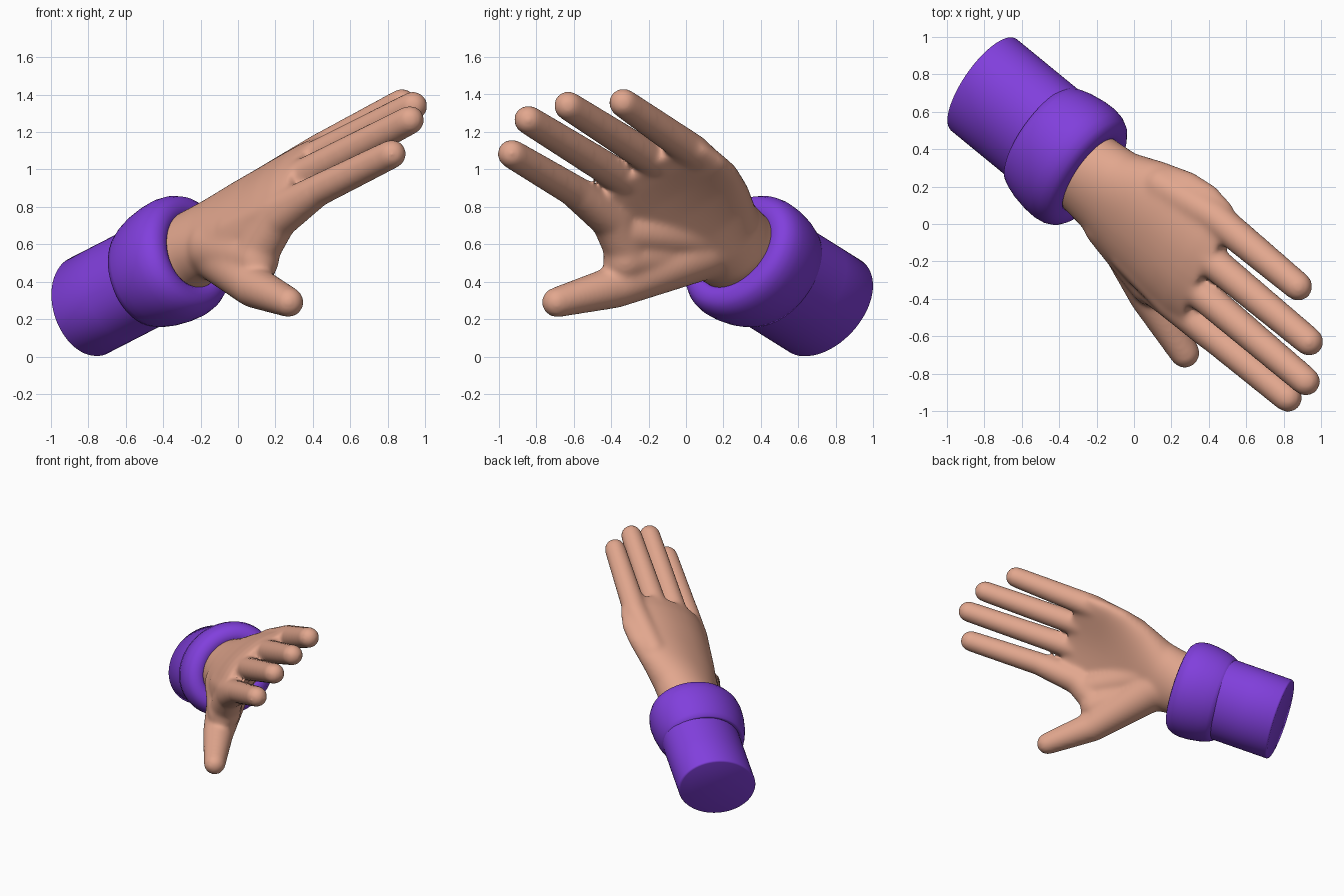
import bpy, bmesh, math
from mathutils import Vector, Matrix

if "Cube" in bpy.data.objects:
    bpy.data.objects.remove(bpy.data.objects["Cube"])

# Local frame: s along the arm, t across the palm, v out of the back of the hand
O = Vector((-0.81, 0.75, 0.265))
D = Vector((0.72, -0.59, 0.37)).normalized()
U = Vector((0.33, 0.75, 0.57))
U = (U - D * U.dot(D)).normalized()
N = D.cross(U)
FRAME = Matrix((D, U, N)).transposed().to_4x4()
FRAME.translation = O


def material(name, rgb):
    m = bpy.data.materials.new(name)
    m.diffuse_color = (*rgb, 1)
    m.use_nodes = True
    m.node_tree.nodes["Principled BSDF"].inputs["Base Color"].default_value = m.diffuse_color
    return m


def add_object(name, bm, mat):
    bmesh.ops.recalc_face_normals(bm, faces=bm.faces)
    bm.transform(FRAME)
    me = bpy.data.meshes.new(name)
    bm.to_mesh(me)
    bm.free()
    me.materials.append(mat)
    ob = bpy.data.objects.new(name, me)
    bpy.context.collection.objects.link(ob)
    bpy.ops.object.select_all(action='DESELECT')
    ob.select_set(True)
    bpy.context.view_layer.objects.active = ob
    return ob


def loft(bm, rings, cap=True, closed=False):
    rows = [[bm.verts.new(p) for p in r] for r in rings]
    n = len(rows[0])
    pairs = list(zip(rows, rows[1:])) + ([(rows[-1], rows[0])] if closed else [])
    for a, b in pairs:
        for i in range(n):
            j = (i + 1) % n
            bm.faces.new((a[i], a[j], b[j], b[i]))
    if cap:
        bm.faces.new(rows[0])
        bm.faces.new(rows[-1])


def ellipse(s, a, b, tc=0, vc=0, arch=0, power=1, n=64):
    pts = []
    for i in range(n):
        w = 2 * math.pi * i / n
        c, d = math.cos(w), math.sin(w)
        t = tc + a * math.copysign(abs(c) ** power, c)
        pts.append((s, t, vc + b * math.copysign(abs(d) ** power, d) - arch * (t + 0.05) ** 2))
    return pts


def capsules(bm, path):
    # Tapered rounded limb: hull of two spheres for each segment
    for p, q in zip(path, path[1:]):
        part = bmesh.new()
        for s, t, v, r in (p, q):
            bmesh.ops.create_icosphere(part, subdivisions=4, radius=r,
                                       matrix=Matrix.Translation((s, t, v)))
        res = bmesh.ops.convex_hull(part, input=part.verts)
        inner = [g for g in res['geom_interior'] if isinstance(g, bmesh.types.BMVert)]
        bmesh.ops.delete(part, geom=inner, context='VERTS')
        tmp = bpy.data.meshes.new("tmp")
        part.to_mesh(tmp)
        part.free()
        bm.from_mesh(tmp)
        bpy.data.meshes.remove(tmp)


skin = material("skin", (0.76, 0.385, 0.27))
purple = material("purple cloth", (0.22, 0.05, 0.72))
A, B = 0.32, 0.265

# Sleeve: oval tube with a slightly softened closed end
bm = bmesh.new()
loft(bm, [ellipse(s, A + k, B + k) for s, k in
          ((0, -0.012), (0.004, -0.004), (0.012, 0), (0.25, 0), (0.55, 0))])
add_object("sleeve", bm, purple)
bpy.ops.object.shade_smooth_by_angle(angle=math.radians(50))

# Cuff: bulging band that rolls inward at the opening
profile = [(0.46, -0.03), (0.44, 0.0), (0.444, 0.012), (0.48, 0.028), (0.54, 0.046),
           (0.62, 0.059), (0.69, 0.062), (0.74, 0.054), (0.78, 0.035), (0.803, 0.008),
           (0.812, -0.025), (0.81, -0.06), (0.795, -0.08), (0.74, -0.09), (0.54, -0.09)]
bm = bmesh.new()
loft(bm, [ellipse(s + 0.01, A + k - 0.005, B + k, -0.012, 0.012) for s, k in profile],
     cap=False, closed=True)
add_object("cuff", bm, purple)
bpy.ops.object.shade_smooth_by_angle(angle=math.radians(60))

# Hand: palm, fingers and thumb fused into one smooth skin
bm = bmesh.new()
palm = [  # s, edge on little-finger side, edge on thumb side, half thickness, v, arch, squareness
    (0.56, 0.235, -0.245, 0.20, 0.01, 0, 1), (0.82, 0.24, -0.25, 0.20, 0.015, 0, 1),
    (0.98, 0.27, -0.27, 0.18, 0.03, 0.1, 0.95), (1.15, 0.35, -0.325, 0.155, 0.055, 0.25, 0.9),
    (1.35, 0.42, -0.355, 0.13, 0.085, 0.4, 0.85), (1.50, 0.44, -0.355, 0.115, 0.11, 0.5, 0.8),
    (1.64, 0.435, -0.345, 0.10, 0.127, 0.5, 0.75), (1.75, 0.40, -0.325, 0.078, 0.135, 0.5, 0.75)]
loft(bm, [ellipse(s, (hi - lo) / 2, b, (hi + lo) / 2, v, k, p) for s, hi, lo, b, v, k, p in palm])
fingers = [((1.62, 0.340, 0.055), (2.255, 0.352, 0.077)),
           ((1.62, 0.140, 0.108), (2.465, 0.140, 0.115)),
           ((1.62, -0.060, 0.125), (2.550, -0.069, 0.132)),
           ((1.62, -0.258, 0.09), (2.465, -0.270, 0.083))]
for base, tip in fingers:
    root = (1.25, base[1] * 0.8, base[2] * 0.8 + 0.005, 0.10)
    capsules(bm, [root, (*base, 0.092), (*tip, 0.079)])
# Thumb with its fleshy base and the fold up to the first finger
capsules(bm, [(1.0, -0.10, -0.005, 0.165), (1.35, -0.50, -0.145, 0.114), (1.635, -0.72, -0.230, 0.082)])
capsules(bm, [(1.05, -0.15, 0.02, 0.16), (1.38, -0.37, -0.065, 0.12)])
capsules(bm, [(1.37, -0.35, -0.05, 0.115), (1.58, -0.27, 0.05, 0.11), (1.88, -0.264, 0.086, 0.090)])
capsules(bm, [(1.10, -0.05, 0.03, 0.15), (1.45, -0.26, 0.02, 0.115)])
hand = add_object("hand", bm, skin)
remesh = hand.modifiers.new("fuse", 'REMESH')
remesh.mode = 'VOXEL'
remesh.voxel_size = 0.012
remesh.use_smooth_shade = True
smooth = hand.modifiers.new("soften", 'SMOOTH')
smooth.factor = 0.5
smooth.iterations = 36
